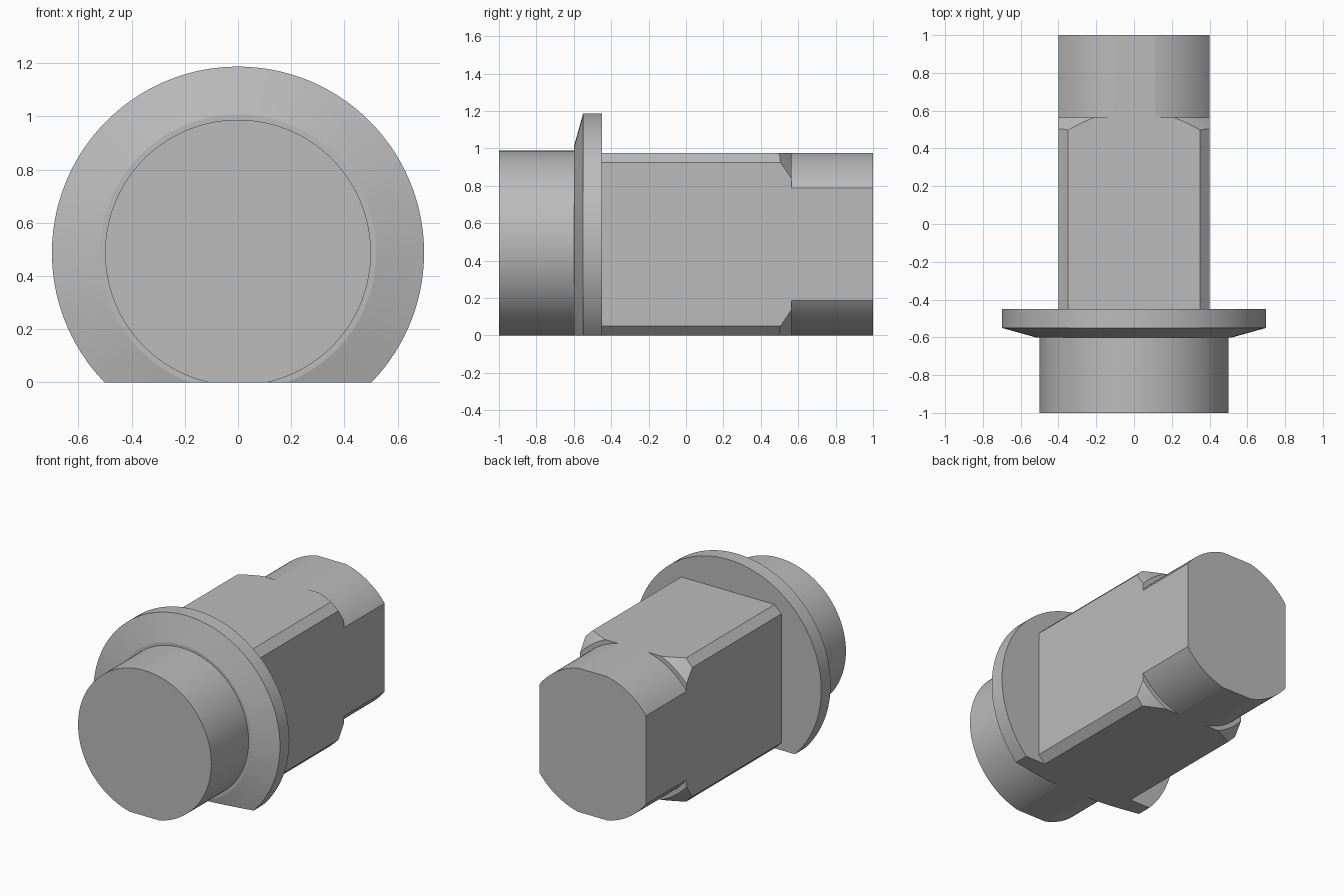
import bpy, bmesh, math
from mathutils import Vector, Matrix

cube = bpy.data.objects.get("Cube")
if cube:
    bpy.data.objects.remove(cube, do_unlink=True)

AXIS_Z = 0.4875
HALF_W, HALF_H, CHAMFER = 0.4, AXIS_Z, 0.05

grey = bpy.data.materials.new("plain grey")
grey.use_nodes = True
colour = (0.5, 0.5, 0.5, 1)
grey.diffuse_color = colour
grey.node_tree.nodes["Principled BSDF"].inputs["Base Color"].default_value = colour


def turned_part(name, profile, flats, segments=128):
    """Turn (radius, y) points about the y axis, then mill flats (direction, distance)."""
    bm = bmesh.new()
    rings = []
    for r, y in profile:
        rings.append([bm.verts.new((r * math.cos(a), y, r * math.sin(a)))
                      for a in (math.tau * (i + 0.5) / segments for i in range(segments))])
    for a, b in zip(rings, rings[1:]):
        for i in range(segments):
            j = (i + 1) % segments
            bm.faces.new((a[i], a[j], b[j], b[i]))
    bm.faces.new(rings[0])
    bm.faces.new(rings[-1])

    for direction, distance in flats:
        n = Vector(direction).normalized()
        cut = bmesh.ops.bisect_plane(
            bm, geom=bm.verts[:] + bm.edges[:] + bm.faces[:], dist=1e-6,
            plane_co=n * distance, plane_no=n, clear_outer=True)
        edges = [e for e in cut["geom_cut"]
                 if isinstance(e, bmesh.types.BMEdge) and e.is_boundary]
        bmesh.ops.edgeloop_fill(bm, edges=edges)

    bmesh.ops.recalc_face_normals(bm, faces=bm.faces[:])
    bmesh.ops.transform(bm, matrix=Matrix.Translation((0, 0, AXIS_Z)), verts=bm.verts[:])
    mesh = bpy.data.meshes.new(name)
    bm.to_mesh(mesh)
    bm.free()
    mesh.materials.append(grey)
    obj = bpy.data.objects.new(name, mesh)
    bpy.context.collection.objects.link(obj)
    bpy.ops.object.select_all(action="DESELECT")
    obj.select_set(True)
    bpy.context.view_layer.objects.active = obj
    bpy.ops.object.shade_smooth_by_angle(angle=math.radians(12))
    return obj


# Round head with bevelled collar, flat underneath
turned_part("head_and_collar",
            [(0.5, -1), (0.5, -0.6), (0.52, -0.6), (0.7, -0.55), (0.7, -0.45)],
            [((0, 0, -1), HALF_H)])

# Chamfered rectangular shaft with a turned-down rear end
sides = [((s, 0, 0), HALF_W) for s in (-1, 1)]
sides += [((0, 0, s), HALF_H) for s in (-1, 1)]
corner = (HALF_W + HALF_H - CHAMFER) / math.sqrt(2)
sides += [((sx, 0, sz), corner) for sx in (-1, 1) for sz in (-1, 1)]
turned_part("shaft",
            [(0.66, -0.45), (0.66, 0.44), (0.53, 0.565), (0.5, 0.565), (0.5, 1)],
            sides)
